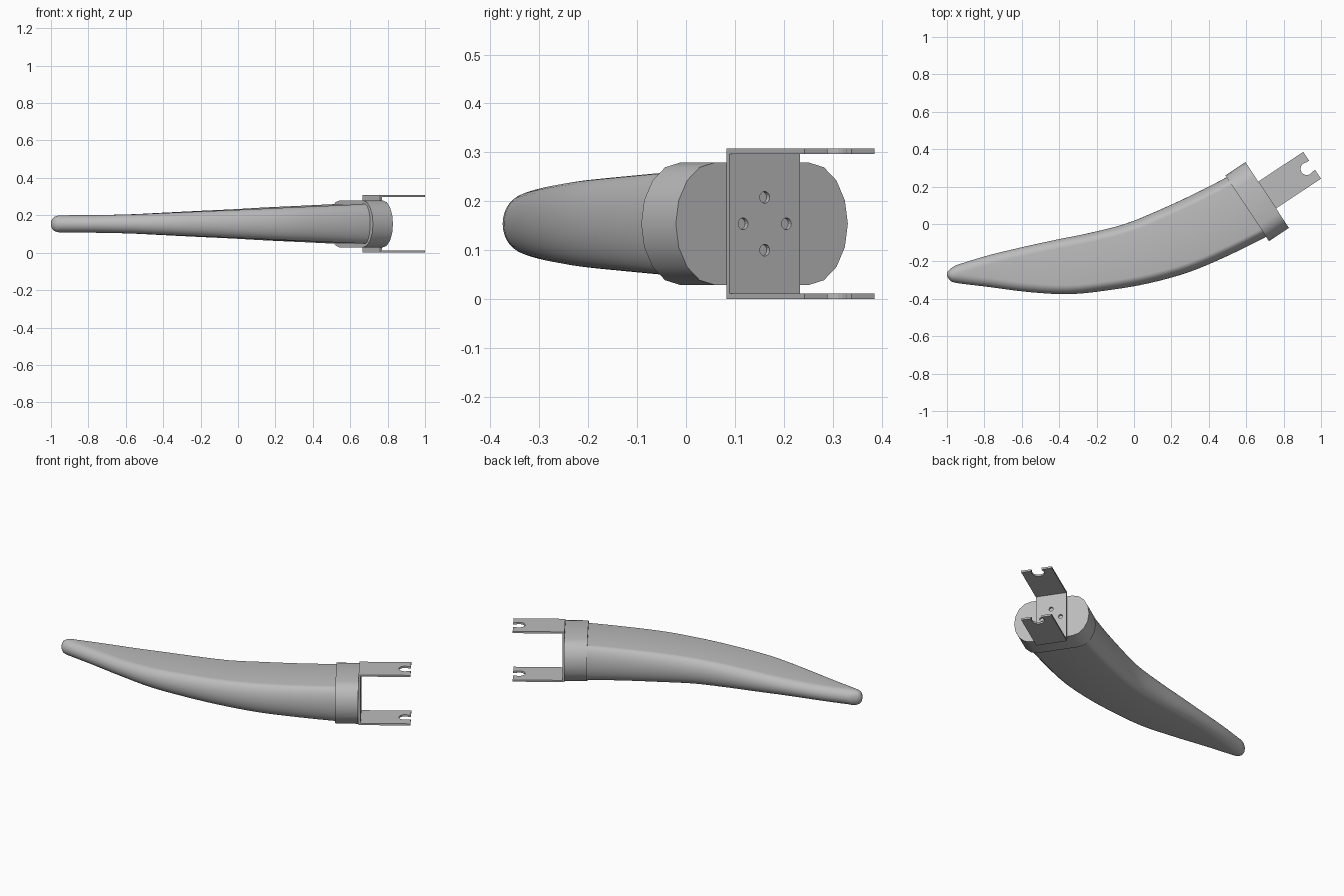
import bpy, bmesh, math
from mathutils import Vector, Matrix

if "Cube" in bpy.data.objects:
    bpy.data.objects.remove(bpy.data.objects["Cube"])

grey = bpy.data.materials.new("light grey")
grey.use_nodes = True
grey.diffuse_color = (0.5, 0.5, 0.5, 1)
grey.node_tree.nodes["Principled BSDF"].inputs["Base Color"].default_value = (0.5, 0.5, 0.5, 1)

MID = 0.154
# Local frame of the mount: x runs outward, y across, origin on the collar's outer face
MOUNT = Matrix.Translation((0.712, 0.155, MID)) @ Matrix.Rotation(math.radians(33.5), 4, 'Z')


def make(name, bm, matrix=None, smooth=None):
    bmesh.ops.recalc_face_normals(bm, faces=bm.faces)
    mesh = bpy.data.meshes.new(name)
    bm.to_mesh(mesh)
    bm.free()
    obj = bpy.data.objects.new(name, mesh)
    bpy.context.collection.objects.link(obj)
    mesh.materials.append(grey)
    if matrix:
        obj.matrix_world = matrix
    if smooth:
        activate(obj)
        bpy.ops.object.shade_smooth_by_angle(angle=math.radians(smooth))
    return obj


def activate(obj):
    bpy.ops.object.select_all(action='DESELECT')
    obj.select_set(True)
    bpy.context.view_layer.objects.active = obj


def loft(rings):
    """Skin a list of equal closed rings and cap both ends."""
    bm = bmesh.new()
    loops = [[bm.verts.new(p) for p in ring] for ring in rings]
    for a, b in zip(loops, loops[1:]):
        for i in range(len(a)):
            j = (i + 1) % len(a)
            bm.faces.new((a[i], a[j], b[j], b[i]))
    bm.faces.new(loops[0])
    bm.faces.new(loops[-1])
    return bm


def oval(half_w, half_h, rx, quarter):
    """Flat-topped oval with elliptical ends, as (across, up) pairs."""
    pts = []
    for side in (1, -1):
        for k in range(-quarter, quarter + 1):
            a = k * math.pi / 2 / quarter
            pts.append((side * (half_w - rx + rx * math.cos(a)), side * half_h * math.sin(a)))
    return pts


# Horn: each station holds lower edge x, y, upper edge x, y and half height
stations = [Vector(s) for s in (
    (.772, -.027, .56, .294, .108), (.707, -.068, .495, .25, .106),
    (.51, -.166, .31, .155, .097), (.3, -.255, .12, .068, .088),
    (.083, -.316, -.05, 0, .078), (-.13, -.353, -.238, -.048, .069),
    (-.345, -.375, -.41, -.083, .06), (-.56, -.364, -.59, -.122, .051),
    (-.774, -.337, -.78, -.168, .047), (-.93, -.318, -.925, -.212, .046),
    (-.975, -.308, -.96, -.225, .043), (-.993, -.29, -.988, -.245, .03),
    (-1, -.275, -1, -.262, .01))]


def catmull(a, b, c, d, t):
    return (b * 2 + (c - a) * t + (a * 2 - b * 5 + c * 4 - d) * t**2
            + (b * 3 - a - c * 3 + d) * t**3) / 2


path = []
last = len(stations) - 1
for i in range(last):
    quad = [stations[min(max(i + k, 0), last)] for k in (-1, 0, 1, 2)]
    path += [catmull(*quad, t / 4) for t in range(4)]
path.append(stations[-1])

rings = []
for s in path:
    low, high = Vector((s[0], s[1], MID)), Vector((s[2], s[3], MID))
    centre, across = (low + high) / 2, high - low
    half = across.length / 2
    across.normalize()
    rings.append([centre + across * v + Vector((0, 0, z))
                  for v, z in oval(half, s[4], min(.05, half * .95), 8)])
make("horn", loft(rings), smooth=50)

# Collar around the root of the horn
make("collar", loft([[(x, v, z) for v, z in oval(.211, .125, .095, 4)] for x in (-.128, 0)]),
     MOUNT, smooth=30)

# U-shaped bracket folded from sheet
T, LENGTH, HALF = .011, .288, .086
channel = [(0, -MID), (LENGTH, -MID), (LENGTH, T - MID), (T, T - MID),
           (T, MID - T), (LENGTH, MID - T), (LENGTH, MID), (0, MID)]
bracket = make("bracket", loft([[(x, y, z) for x, z in channel] for y in (-HALF, HALF)]), MOUNT)


def cut(name, bm):
    """Subtract a helper solid from the bracket, then discard it."""
    cutter = make(name, bm, MOUNT)
    cutter.hide_render = True
    mod = bracket.modifiers.new(name, 'BOOLEAN')
    mod.operation, mod.solver, mod.object = 'DIFFERENCE', 'EXACT', cutter
    activate(bracket)
    bpy.ops.object.modifier_apply(modifier=mod.name)
    bpy.data.objects.remove(cutter)


# Four screw holes in the base plate
for y, z in ((.053, 0), (-.053, 0), (0, .054), (0, -.054)):
    bm = bmesh.new()
    bmesh.ops.create_cone(bm, cap_ends=True, segments=16, radius1=.012, radius2=.012, depth=.05,
                          matrix=Matrix.Translation((0, y, z)) @ Matrix.Rotation(math.pi / 2, 4, 'Y'))
    cut("screw_hole", bm)

# Open rounded slots in the ends of both arms
slot = [(LENGTH + .02, -.03), (LENGTH + .02, .03)]
for k in range(13):
    a = math.radians(60 + k * 20)
    slot.append((LENGTH - .033 + .034 * math.cos(a), .034 * math.sin(a)))
cut("arm_slot", loft([[(x, y, z) for x, y in slot] for z in (-.2, .2)]))
